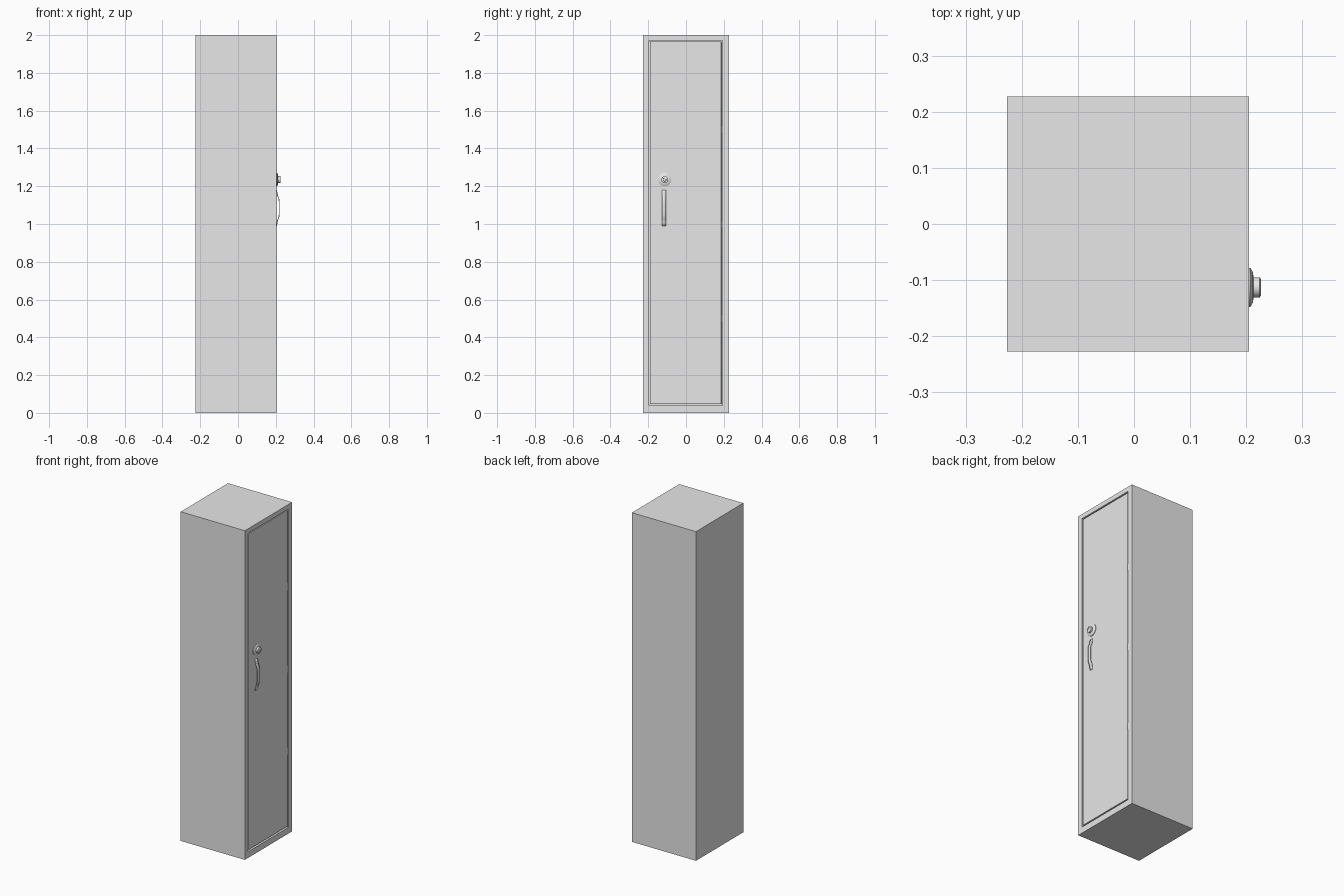
import bpy, bmesh, math
from mathutils import Matrix, Vector

cube = bpy.data.objects.get("Cube")
if cube:
    bpy.data.objects.remove(cube, do_unlink=True)

grey = bpy.data.materials.new("painted_steel_grey")
grey.use_nodes = True
grey.diffuse_color = (0.8, 0.8, 0.8, 1)
grey.node_tree.nodes["Principled BSDF"].inputs["Base Color"].default_value = (0.8, 0.8, 0.8, 1)

FRONT = 0.205                      # plane of the door side
LOCK_Y, LOCK_Z = -0.113, 1.235


def finish(name, bm, smooth=False):
    bmesh.ops.recalc_face_normals(bm, faces=bm.faces)
    mesh = bpy.data.meshes.new(name)
    bm.to_mesh(mesh)
    bm.free()
    obj = bpy.data.objects.new(name, mesh)
    bpy.context.collection.objects.link(obj)
    mesh.materials.append(grey)
    if smooth:
        bpy.ops.object.select_all(action='DESELECT')
        obj.select_set(True)
        bpy.context.view_layer.objects.active = obj
        bpy.ops.object.shade_smooth_by_angle(angle=math.radians(35))
    return obj


def box(lo, hi):
    bm = bmesh.new()
    lo, hi = Vector(lo), Vector(hi)
    size = Matrix.Diagonal((*(hi - lo), 1))
    bmesh.ops.create_cube(bm, size=1, matrix=Matrix.Translation((lo + hi) / 2) @ size)
    return bm


# Cabinet with a shallow door opening on the +x side
bm = box((-0.226, -0.227, 0), (FRONT, 0.227, 2))
bm.normal_update()
face = max(bm.faces, key=lambda f: f.normal.x)
bmesh.ops.inset_individual(bm, faces=[face], thickness=0.03)
for v in face.verts:
    v.co.y = -0.197 if v.co.y < 0 else 0.193
    v.co.z = 0.038 if v.co.z < 1 else 1.972
made = bmesh.ops.extrude_discrete_faces(bm, faces=[face])["faces"][0]
for v in made.verts:
    v.co.x -= 0.03
finish("cabinet_body", bm)

# Door panel with a narrow gap around it
door = finish("door", box((0.176, -0.191, 0.046), (FRONT - 0.001, 0.187, 1.966)))
bevel = door.modifiers.new("soft_edges", 'BEVEL')
bevel.width, bevel.segments = 0.003, 2

# Hinge knuckles in the gap
for i, z in enumerate((0.5, 1.0, 1.5)):
    bm = bmesh.new()
    bmesh.ops.create_cone(bm, cap_ends=True, segments=12, radius1=0.004, radius2=0.004,
                          depth=0.04, matrix=Matrix.Translation((0.199, 0.19, z)))
    finish(f"hinge_{i + 1}", bm, True)

# Round lock: flange and knob turned about the x axis
profile = [(0.035, -0.002), (0.035, 0.002), (0.027, 0.007), (0.018, 0.008),
           (0.018, 0.019), (0.015, 0.021), (0.009, 0.021), (0.008, 0.019)]
bm = bmesh.new()
SIDES = 32
rings = []
for r, x in profile:
    rings.append([bm.verts.new((FRONT + x, LOCK_Y + r * math.cos(a), LOCK_Z + r * math.sin(a)))
                  for a in (math.tau * i / SIDES for i in range(SIDES))])
for a, b in zip(rings, rings[1:]):
    for i in range(SIDES):
        j = (i + 1) % SIDES
        bm.faces.new((a[i], a[j], b[j], b[i]))
bm.faces.new(rings[0])
bm.faces.new(rings[-1])
finish("lock", bm, True)

# Bowed pull handle: a strip bent away from the door
path = [(-0.001, 1.18), (0.002, 1.163), (0.005, 1.148), (0.011, 1.135), (0.013, 1.12),
        (0.013, 1.05), (0.011, 1.035), (0.005, 1.022), (0.002, 1.007), (-0.001, 0.99)]
bm = bmesh.new()
rows = [[bm.verts.new((FRONT + x, y, z)) for y in (-0.127, -0.106)] for x, z in path]
for a, b in zip(rows, rows[1:]):
    bm.faces.new((a[0], a[1], b[1], b[0]))
handle = finish("handle", bm, True)
solid = handle.modifiers.new("thickness", 'SOLIDIFY')
solid.thickness, solid.offset = 0.004, 0
